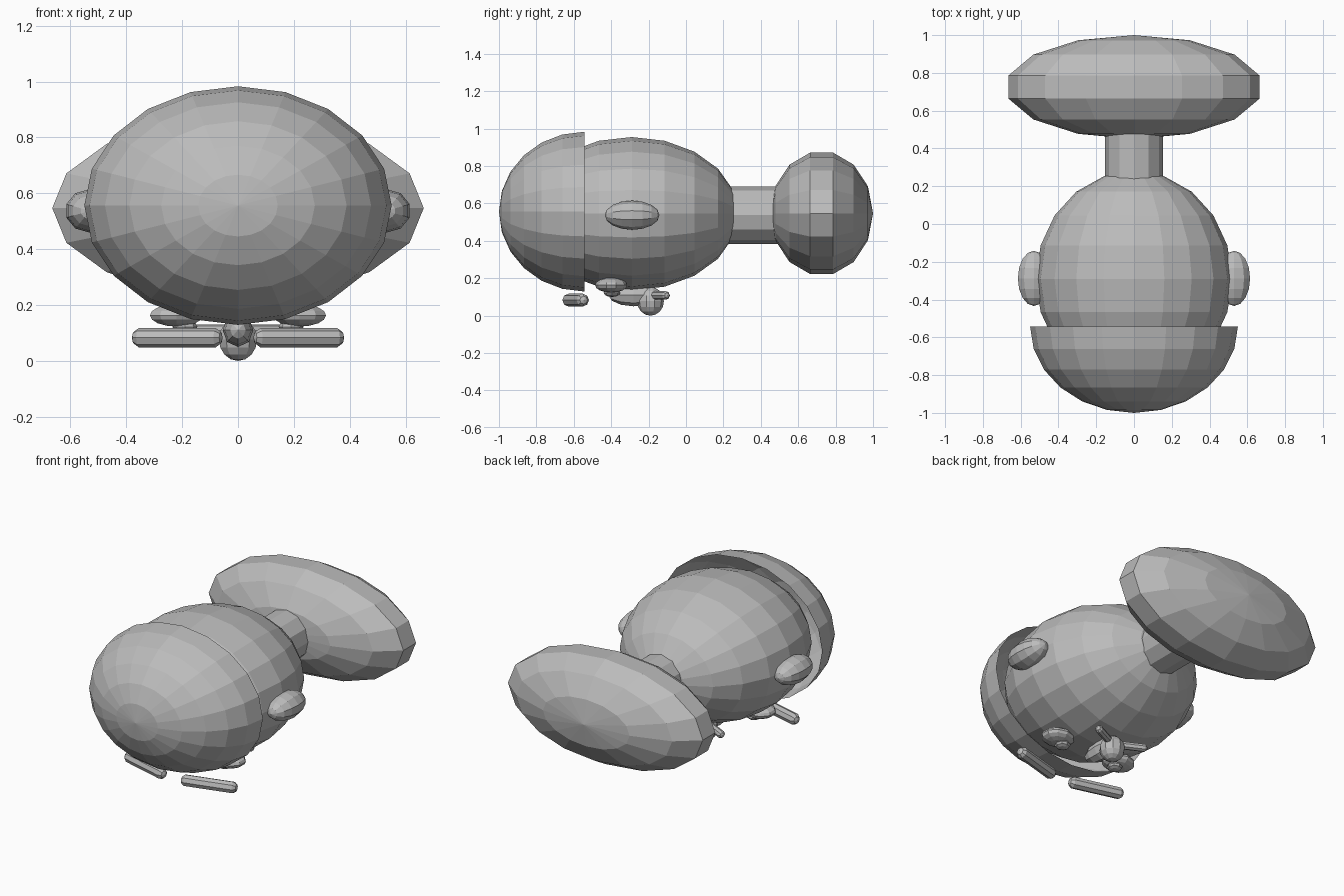
import bpy, bmesh, math
from mathutils import Matrix, Vector

if "Cube" in bpy.data.objects:
    bpy.data.objects.remove(bpy.data.objects["Cube"])

grey = bpy.data.materials.new("plain grey")
grey.diffuse_color = (0.5, 0.5, 0.5, 1)
grey.use_nodes = True
grey.node_tree.nodes["Principled BSDF"].inputs["Base Color"].default_value = grey.diffuse_color


def finish(name, bm):
    mesh = bpy.data.meshes.new(name)
    bm.to_mesh(mesh)
    bm.free()
    mesh.materials.append(grey)
    obj = bpy.data.objects.new(name, mesh)
    bpy.context.collection.objects.link(obj)
    return obj


def ellipsoid(name, centre, radii, segs, rings, axis='Y', half=False):
    """Faceted ellipsoid with its poles on the given axis."""
    bm = bmesh.new()
    bmesh.ops.create_uvsphere(bm, u_segments=segs, v_segments=rings, radius=1)
    if axis == 'Y':
        bm.transform(Matrix.Rotation(math.pi / 2, 4, 'X'))
    elif axis == 'X':
        bm.transform(Matrix.Rotation(math.pi / 2, 4, 'Y'))
    if half:  # keep only the front half as an open shell
        bmesh.ops.delete(bm, geom=[v for v in bm.verts if v.co.y > 0.01], context='VERTS')
    bm.transform(Matrix.Translation(centre) @ Matrix.Diagonal((*radii, 1)))
    return finish(name, bm)


def capsule(name, a, b, radius):
    """Round-ended bar between the points a and b."""
    a, b = Vector(a), Vector(b)
    bm = bmesh.new()
    bmesh.ops.create_uvsphere(bm, u_segments=8, v_segments=5, radius=radius)
    reach = (b - a).length / 2
    for v in bm.verts:
        v.co.z += math.copysign(reach, v.co.z)
    turn = (b - a).to_track_quat('Z', 'Y').to_matrix().to_4x4()
    bm.transform(Matrix.Translation((a + b) / 2) @ turn)
    return finish(name, bm)


# Head, open hair shell and wide body, all lying along y
ellipsoid("head", (0, -0.29, 0.545), (0.52, 0.57, 0.41), 20, 10)
ellipsoid("hair_cap", (0, -0.543, 0.556), (0.55, 0.457, 0.427), 20, 12, half=True)
ellipsoid("body", (0, 0.725, 0.547), (0.682, 0.275, 0.333), 16, 7)

# Neck
bm = bmesh.new()
bmesh.ops.create_cone(bm, cap_ends=True, segments=12, radius1=0.153, radius2=0.153, depth=0.4)
bm.transform(Matrix.Translation((0, 0.36, 0.537)) @ Matrix.Rotation(math.pi / 2, 4, 'X'))
finish("neck", bm)

# Nose and its bridge, on the downward face
ellipsoid("nose_tip", (0, -0.19, 0.077), (0.072, 0.072, 0.077), 10, 8, 'Z')
ellipsoid("nose_bridge", (0, -0.28, 0.11), (0.055, 0.135, 0.06), 8, 6)

# Mirrored parts
for s, side in ((1, "right"), (-1, "left")):
    ellipsoid(side + "_ear", (s * 0.53, -0.288, 0.537), (0.089, 0.146, 0.078), 10, 8, 'Y')
    ellipsoid(side + "_eye", (s * 0.22, -0.4, 0.163), (0.1, 0.086, 0.04), 10, 8, 'Z')
    ellipsoid(side + "_pupil", (s * 0.19, -0.395, 0.122), (0.045, 0.045, 0.022), 8, 6, 'Z')
    capsule(side + "_eyebrow", (s * 0.09, -0.625, 0.083), (s * 0.345, -0.555, 0.083), 0.036)
    capsule(side + "_moustache", (s * 0.03, -0.175, 0.108), (s * 0.16, -0.11, 0.108), 0.024)
